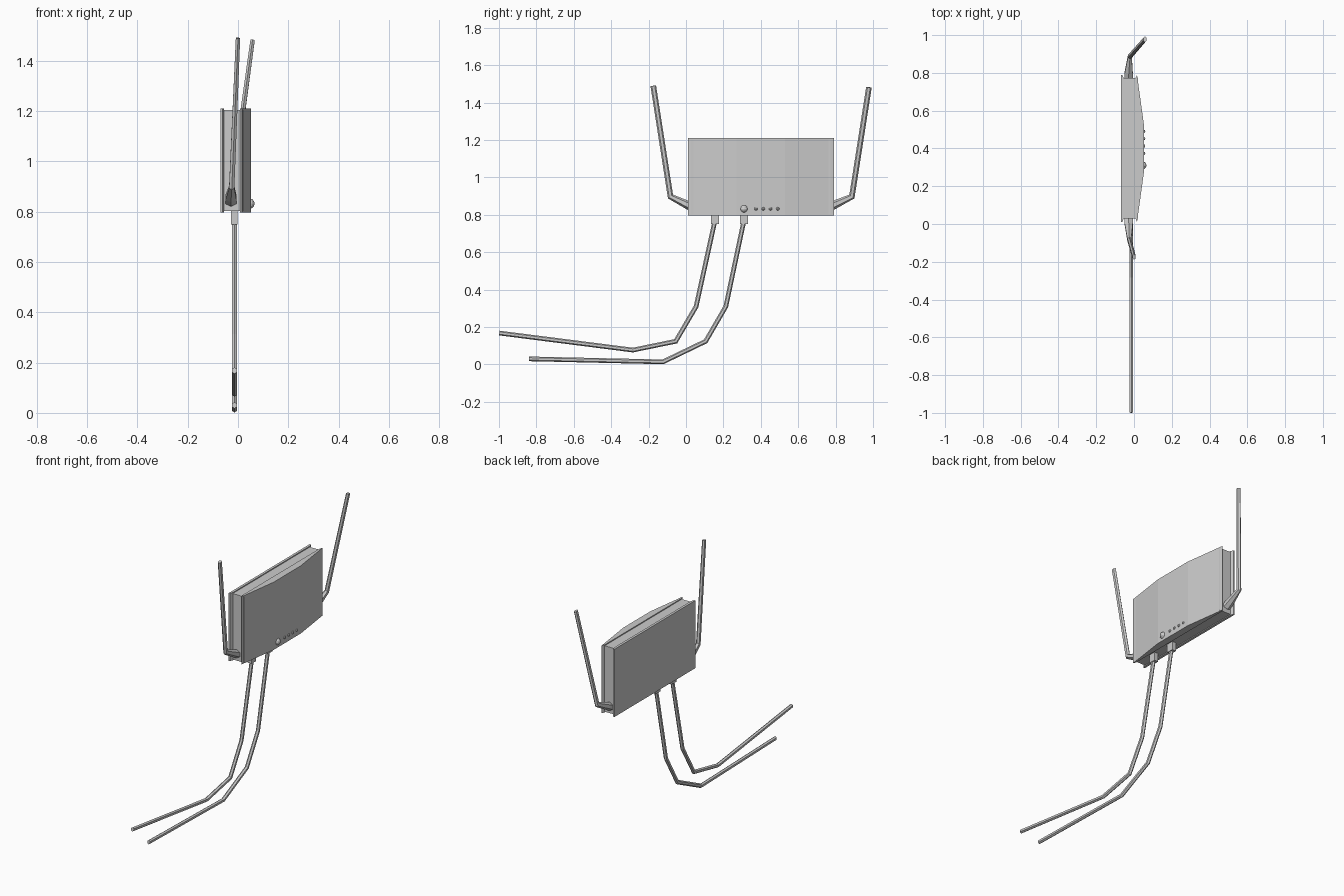
import bpy, bmesh
from math import sin, cos, tau
from mathutils import Vector

if "Cube" in bpy.data.objects:
    bpy.data.objects.remove(bpy.data.objects["Cube"])


def finish(name, bm):
    bmesh.ops.recalc_face_normals(bm, faces=bm.faces)
    mesh = bpy.data.meshes.new(name)
    bm.to_mesh(mesh)
    bm.free()
    ob = bpy.data.objects.new(name, mesh)
    bpy.context.collection.objects.link(ob)
    return ob


def prism(name, outline, z0, z1):
    """Extrude an (x, y) outline vertically."""
    bm = bmesh.new()
    face = bm.faces.new([bm.verts.new((x, y, z0)) for x, y in outline])
    ext = bmesh.ops.extrude_face_region(bm, geom=[face])["geom"]
    top = [v for v in ext if isinstance(v, bmesh.types.BMVert)]
    bmesh.ops.translate(bm, verts=top, vec=(0, 0, z1 - z0))
    return finish(name, bm)


def box(name, x0, x1, y0, y1, z0, z1):
    return prism(name, [(x0, y0), (x1, y0), (x1, y1), (x0, y1)], z0, z1)


def tube(name, path, radii, sides=6):
    """Mitred tube; radii holds one (across x, in plane) pair per point."""
    pts = [Vector(p) for p in path]
    bm = bmesh.new()
    rings = []
    for i, (p, (ra, rb)) in enumerate(zip(pts, radii)):
        d0 = (p - pts[max(i - 1, 0)]).normalized()
        d1 = (pts[min(i + 1, len(pts) - 1)] - p).normalized()
        t = (d0 + d1).normalized()
        mitre = max(t.dot(d1), t.dot(d0))
        u = (Vector((1, 0, 0)) - t * t.x).normalized()
        v = t.cross(u)
        rings.append([bm.verts.new(p + u * ra * sin(tau * k / sides)
                                   + v * rb / mitre * cos(tau * k / sides))
                      for k in range(sides)])
    for a, b in zip(rings, rings[1:]):
        for k in range(sides):
            j = (k + 1) % sides
            bm.faces.new((a[k], a[j], b[j], b[k]))
    bm.faces.new(rings[0])
    bm.faces.new(rings[-1])
    return finish(name, bm)


def dome(name, loc, r, depth, segs):
    bm = bmesh.new()
    bmesh.ops.create_uvsphere(bm, u_segments=segs, v_segments=segs // 2, radius=r)
    for v in bm.verts:
        v.co = Vector((v.co.x * depth / r, v.co.y, v.co.z)) + Vector(loc)
    return finish(name, bm)


# Housing: back plate, recessed core, faceted front cover
prism("back_plate", [(-0.07, 0.01), (-0.062, 0.01), (-0.055, 0.028),
                     (-0.055, 0.772), (-0.062, 0.79), (-0.07, 0.79)], 0.797, 1.21)
box("housing_core", -0.06, 0.02, 0.028, 0.772, 0.802, 1.204)
prism("front_cover", [(0.016, 0.01), (0.052, 0.27), (0.052, 0.53), (0.016, 0.79),
                      (0.008, 0.772), (0.008, 0.028)], 0.797, 1.21)

# Button and indicator lights
dome("power_button", (0.048, 0.31, 0.832), 0.02, 0.018, 12)
for i in range(4):
    dome(f"indicator_{i + 1}", (0.052, 0.374 + 0.039 * i, 0.832), 0.009, 0.008, 8)

# Antennas with flared swivel bases
antennas = {
    "left": [(-0.028, 0.03, 0.842), (-0.028, 0.0, 0.857),
             (-0.025, -0.083, 0.898), (0.0, -0.175, 1.49)],
    "right": [(-0.028, 0.77, 0.842), (-0.028, 0.80, 0.857),
              (-0.022, 0.887, 0.898), (0.058, 0.978, 1.482)],
}
for side, path in antennas.items():
    tube(f"antenna_{side}", path,
         [(0.026, 0.024), (0.025, 0.022), (0.012, 0.015), (0.01, 0.015)])

# Plugs and hanging cables
cables = [
    [(0.155, 0.77), (0.054, 0.31), (-0.055, 0.124), (-0.284, 0.077), (-0.998, 0.168)],
    [(0.31, 0.77), (0.213, 0.31), (0.105, 0.124), (-0.123, 0.014), (-0.84, 0.03)],
]
for n, path in enumerate(cables, 1):
    y = path[0][0]
    box(f"plug_{n}", -0.028, -0.001, y - 0.022, y + 0.022, 0.75, 0.82)
    tube(f"cable_{n}", [(-0.014, a, b) for a, b in path],
         [(0.011, 0.0125)] * len(path))
